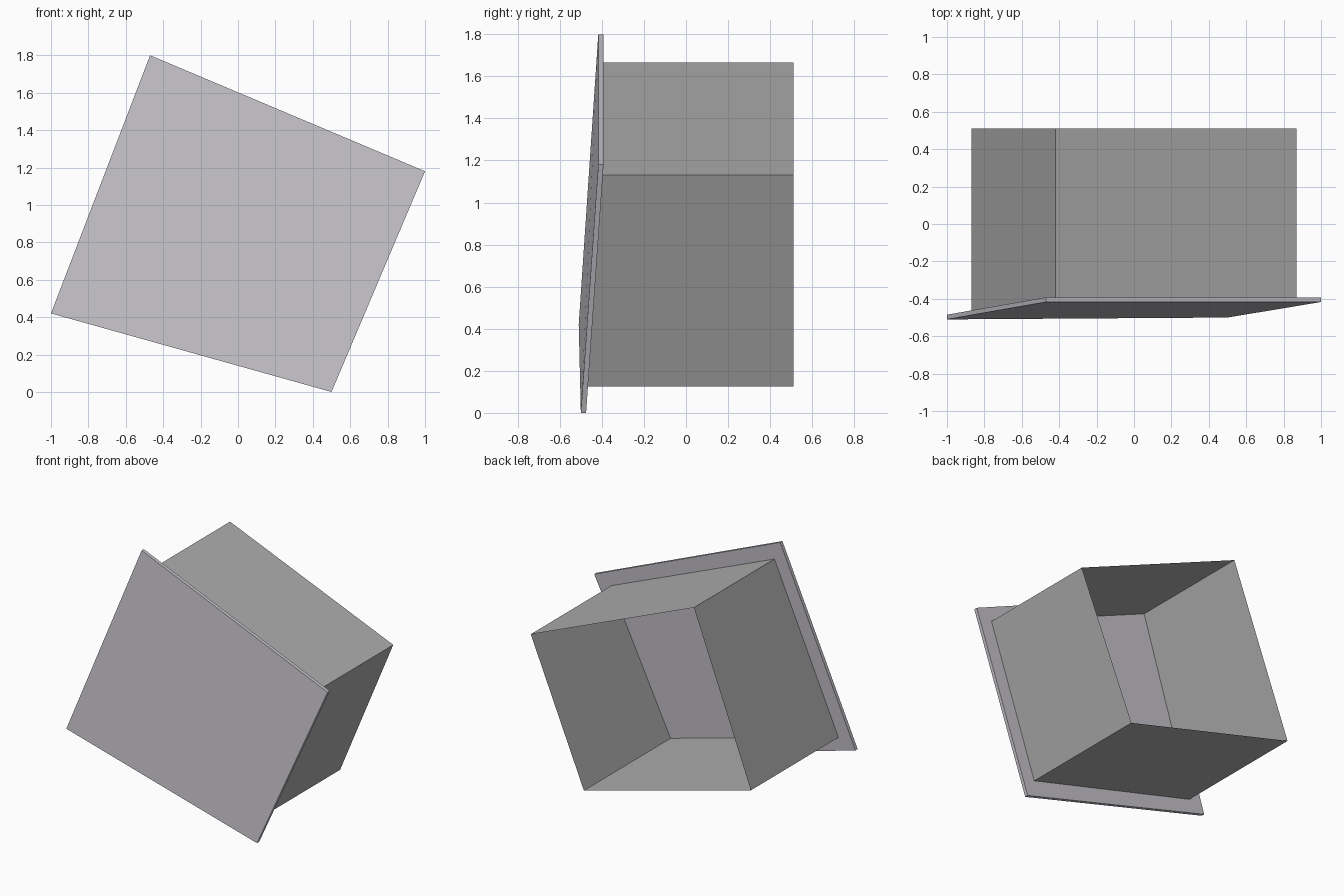
import bpy

if "Cube" in bpy.data.objects:
    bpy.data.objects.remove(bpy.data.objects["Cube"])

def material(name, rgb):
    m = bpy.data.materials.new(name)
    m.diffuse_color = (*rgb, 1)
    m.use_nodes = True
    m.node_tree.nodes["Principled BSDF"].inputs["Base Color"].default_value = m.diffuse_color
    return m

panel_grey = material("pale_violet_grey", (0.58, 0.56, 0.60))
wall_grey = material("mid_grey", (0.42, 0.42, 0.42))

def loft(name, ring_a, ring_b, mat, capped):
    """Join two four-cornered rings with side faces, optionally capped."""
    n = len(ring_a)
    faces = [(i, (i + 1) % n, n + (i + 1) % n, n + i) for i in range(n)]
    if capped:
        faces += [tuple(reversed(range(n))), tuple(range(n, 2 * n))]
    mesh = bpy.data.meshes.new(name)
    mesh.from_pydata(ring_a + ring_b, [], faces)
    mesh.materials.append(mat)
    mesh.update()
    obj = bpy.data.objects.new(name, mesh)
    bpy.context.collection.objects.link(obj)
    return obj

# Tilted front panel, a thin slab (left, bottom, right, top corners)
front = [(-1, -0.51, 0.42), (0.5, -0.50, 0), (1, -0.417, 1.18), (-0.47, -0.417, 1.8)]
back = [(x, y + 0.025, z) for x, y, z in front]
loft("front_panel", front, back, panel_grey, True)

# Four thin walls behind the panel, open at the rear
wall_front = [(-0.87, -0.48, 0.48), (0.45, -0.472, 0.125), (0.87, -0.4, 1.13), (-0.42, -0.4, 1.665)]
wall_back = [(x, 0.51, z) for x, y, z in wall_front]
loft("box_walls", wall_front, wall_back, wall_grey, False)
